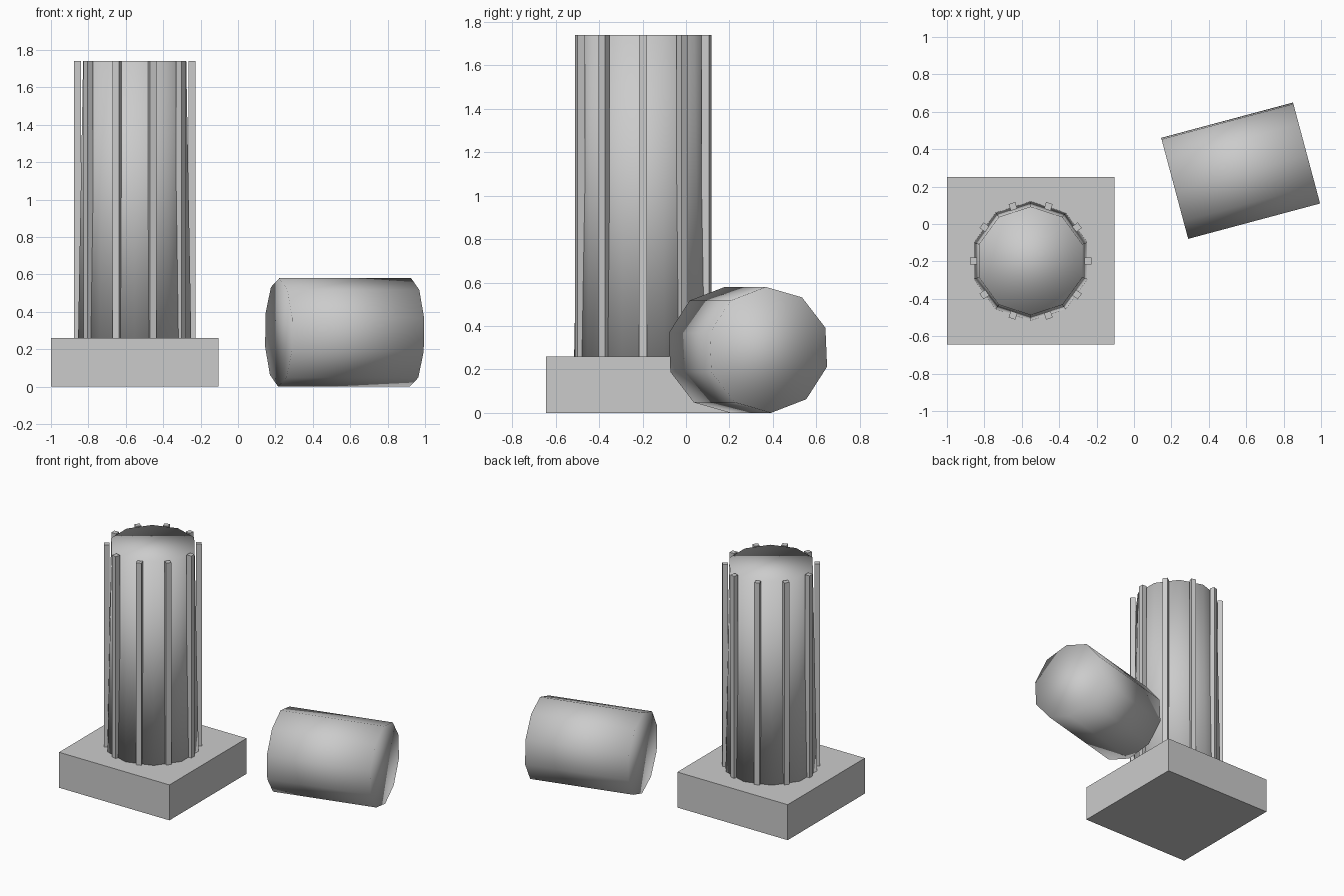
import bpy
from math import radians, cos, sin, tau
from mathutils import Matrix, Vector

if "Cube" in bpy.data.objects:
    bpy.data.objects.remove(bpy.data.objects["Cube"])

CX, CY = -0.5525, -0.197
BASE_H, TOP = 0.26, 1.74


def box(name, size, matrix):
    bpy.ops.mesh.primitive_cube_add(size=1)
    ob = bpy.context.object
    ob.name = name
    ob.data.transform(Matrix.Diagonal((*size, 1)))
    ob.matrix_world = matrix
    return ob


def drum(name, r1, r2, depth, matrix):
    # ten-sided, smooth-shaded drum
    bpy.ops.mesh.primitive_cone_add(vertices=10, radius1=r1, radius2=r2, depth=depth)
    ob = bpy.context.object
    ob.name = name
    ob.matrix_world = matrix
    bpy.ops.object.shade_smooth()
    return ob


# square plinth
box("plinth", (0.895, 0.895, BASE_H), Matrix.Translation((CX, CY, BASE_H / 2)))

# tapered standing shaft
height = TOP - BASE_H
mid = (TOP + BASE_H) / 2
drum("column_shaft", 0.318, 0.29, height, Matrix.Translation((CX, CY, mid)))

# upright ribs around the shaft
for i in range(10):
    a = tau * i / 10
    pos = Vector((CX + 0.306 * cos(a), CY + 0.306 * sin(a), mid))
    box(f"rib_{i + 1}", (0.037, 0.037, height),
        Matrix.Translation(pos) @ Matrix.Rotation(a, 4, 'Z'))

# fallen drum lying on its side
drum("fallen_drum", 0.29, 0.29, 0.73,
     Matrix.Translation((0.57, 0.285, 0.29))
     @ Matrix.Rotation(radians(15), 4, 'Z')
     @ Matrix.Rotation(radians(90), 4, 'Y')
     @ Matrix.Rotation(radians(92.5), 4, 'Z'))
